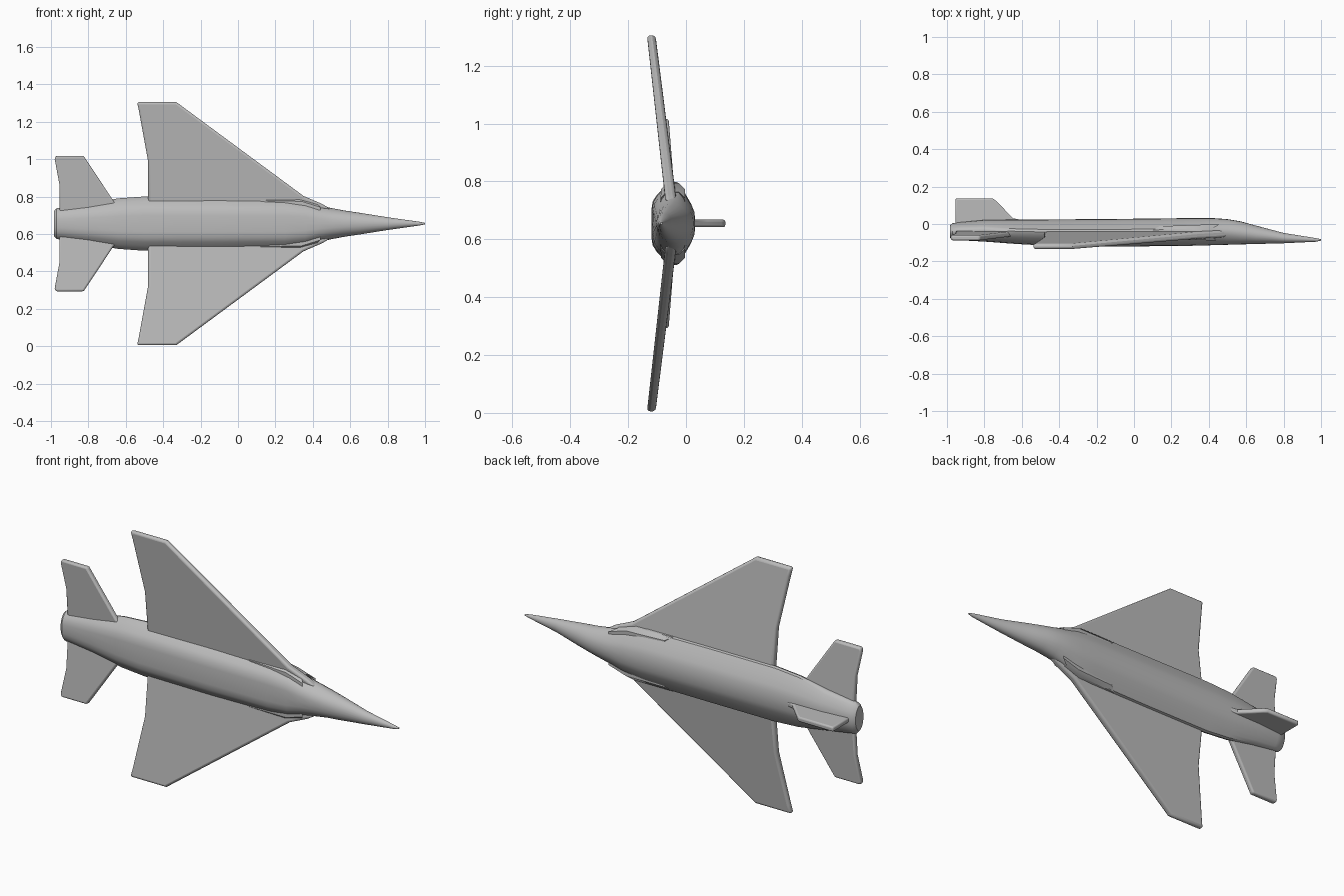
import bpy, bmesh, math

if "Cube" in bpy.data.objects:
    bpy.data.objects.remove(bpy.data.objects["Cube"])

ZC = 0.655  # height of the aircraft's centre line

grey = bpy.data.materials.new("light_grey")
grey.diffuse_color = (0.5, 0.5, 0.5, 1)
grey.use_nodes = True
grey.node_tree.nodes["Principled BSDF"].inputs["Base Color"].default_value = grey.diffuse_color


def finish(name, bm, angle=35, bevel=0):
    bmesh.ops.recalc_face_normals(bm, faces=bm.faces)
    me = bpy.data.meshes.new(name)
    bm.to_mesh(me)
    bm.free()
    me.materials.append(grey)
    ob = bpy.data.objects.new(name, me)
    bpy.context.collection.objects.link(ob)
    if bevel:
        m = ob.modifiers.new("rounded_edges", 'BEVEL')
        m.width, m.segments, m.limit_method = bevel, 3, 'ANGLE'
        m.angle_limit = math.radians(40)
    bpy.ops.object.select_all(action='DESELECT')
    ob.select_set(True)
    bpy.context.view_layer.objects.active = ob
    bpy.ops.object.shade_smooth_by_angle(angle=math.radians(angle))
    return ob


def loft(bm, rings):
    rows = [[bm.verts.new(p) for p in ring] for ring in rings]
    n = len(rows[0])
    for a, b in zip(rows, rows[1:]):
        for i in range(n):
            bm.faces.new((a[i], a[(i + 1) % n], b[(i + 1) % n], b[i]))
    return bm.faces.new(rows[0]), bm.faces.new(rows[-1])


# Half section of the body: (share of half width, share of depth from belly to back)
HALF = [(0, 0), (.3, .0), (.52, .03), (.68, .13), (.82, .27), (.95, .40), (1, .52),
        (.97, .62), (.85, .70), (.68, .80), (.48, .91), (.28, .985), (0, 1)]


def section(x, w, y0, y1, blend):
    pts = []
    for i, (a, t) in enumerate(HALF):
        ang = math.pi * i / (len(HALF) - 1)
        a = a * blend + math.sin(ang) * (1 - blend)
        t = t * blend + (1 - math.cos(ang)) / 2 * (1 - blend)
        pts.append((a * w, y0 + t * (y1 - y0)))
    full = pts + [(-a, y) for a, y in pts[-2:0:-1]]
    return [(x, y, ZC + a) for a, y in full]


# Fuselage: x, half width, belly y, back y, blend from round to faceted section
STATIONS = [(1.0, .004, -.089, -.081, 0), (.97, .010, -.095, -.075, 0),
            (.80, .034, -.103, -.048, 0), (.65, .058, -.107, -.008, 0),
            (.57, .070, -.109, .014, .2), (.50, .083, -.111, .026, .3),
            (.43, .100, -.113, .031, .5), (.36, .128, -.115, .032, .9),
            (.25, .142, -.118, .031, 1), (-.10, .145, -.120, .027, 1),
            (-.50, .145, -.114, .024, 1), (-.64, .135, -.106, .024, .9),
            (-.80, .107, -.094, .022, .6), (-.93, .088, -.087, .010, .4),
            (-.97, .082, -.086, .004, .4), (-.985, .066, -.074, -.008, .4)]
bm = bmesh.new()
loft(bm, [section(*s) for s in STATIONS])
finish("fuselage", bm)


def blade(name, outline, surface, sign, bevel=.012):
    """Flat panel from an (x, span) outline; surface(span) gives middle y and half thickness."""
    bm = bmesh.new()
    rings = []
    for side in (-1, 1):
        ring = []
        for x, s in outline:
            y, h = surface(s)
            ring.append((x, y + side * h, ZC + sign * s))
        rings.append(ring)
    loft(bm, rings)
    finish(name, bm, bevel=bevel)


WING = [(.50, .075), (.45, .105), (.35, .148), (-.33, .650), (-.54, .650),
        (-.53, .605), (-.48, .330), (-.48, .075)]
TAIL = [(-.58, .05), (-.665, .12), (-.825, .362), (-.975, .362), (-.98, .345),
        (-.955, .21), (-.955, .05)]

for side, sign in (("upper", 1), ("lower", -1)):
    # Drooping delta wing and tailplane
    blade(side + "_wing", WING,
          lambda s: (-.060 - (s - .145) * .119, .020 - s * .008), sign)
    blade(side + "_tailplane", TAIL, lambda s: (-.045 - s * .08, .014), sign, .009)

    # Air intake with a raked, hollow mouth
    bm = bmesh.new()
    rings = []
    for x, outer, y0, y1 in ((.44, .108, -.088, -.004), (.34, .139, -.086, -.004),
                             (.12, .143, -.078, -.012)):
        ring = []
        for y, s, dx in ((y0, .06, 0), (y0, outer - .02, 0), (y0 + .02, outer, -.02),
                         (y1 - .02, outer, -.02), (y1, outer - .02, .015), (y1, .06, .015)):
            ring.append((x + dx, y, ZC + sign * s))
        rings.append(ring)
    mouth, _ = loft(bm, rings)
    bmesh.ops.recalc_face_normals(bm, faces=bm.faces)
    bmesh.ops.inset_region(bm, faces=[mouth], thickness=.008, depth=0)
    bmesh.ops.translate(bm, verts=mouth.verts, vec=(-.05, 0, 0))
    finish(side + "_air_intake", bm, 30)

# Tail fin standing on the back of the fuselage
FIN = [(-.58, -.01), (-.61, .024), (-.645, .030), (-.69, .075), (-.735, .122),
       (-.755, .136), (-.955, .136), (-.955, -.02)]
bm = bmesh.new()
loft(bm, [[(x, y, ZC + z) for x, y in FIN] for z in (-.013, .013)])
finish("tail_fin", bm, bevel=.008)
